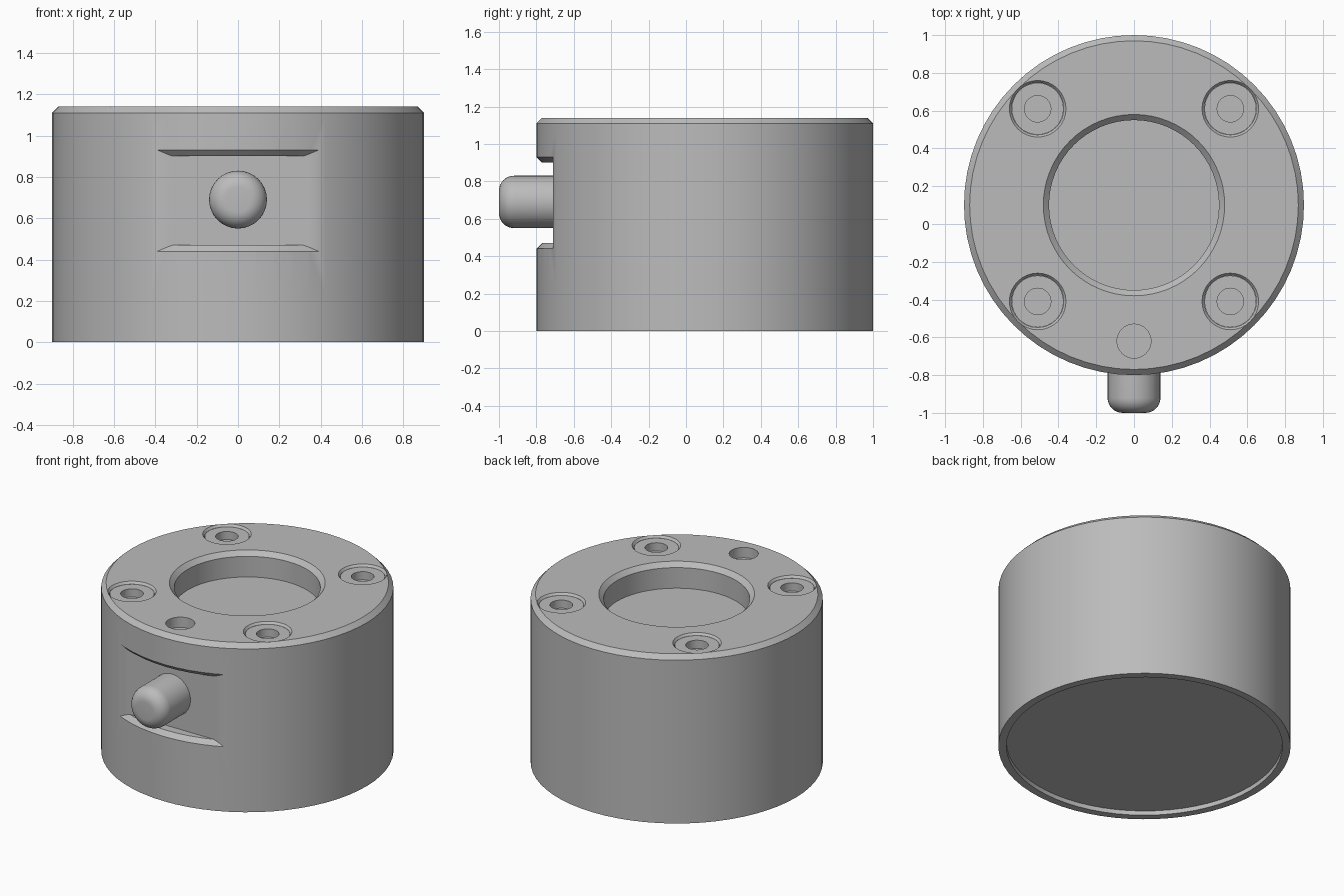
import bpy, bmesh, math
from mathutils import Matrix, Vector

if "Cube" in bpy.data.objects:
    bpy.data.objects.remove(bpy.data.objects["Cube"], do_unlink=True)

CY = 0.10          # axis of the housing
R, H = 0.90, 1.14  # housing radius and height
CH = 0.03          # chamfer
SPLIT = 0.22       # seam between base and body

steel = bpy.data.materials.new("satin grey steel")
steel.use_nodes = True
grey = (0.5, 0.5, 0.5, 1)
steel.diffuse_color = grey
steel.node_tree.nodes["Principled BSDF"].inputs["Base Color"].default_value = grey


def lathe(name, profile, at=(0, CY, 0), steps=64, turn=None, slice_y=None):
    """Closed solid of revolution from (radius, height) points."""
    bm = bmesh.new()
    verts = [bm.verts.new((r, 0, z)) for r, z in profile]
    edges = [bm.edges.new(pair) for pair in zip(verts, verts[1:])]
    bmesh.ops.spin(bm, geom=verts + edges, cent=(0, 0, 0), axis=(0, 0, 1),
                   angle=math.tau, steps=steps)
    bmesh.ops.remove_doubles(bm, verts=bm.verts[:], dist=1e-4)
    if turn:
        bm.transform(turn)
    bm.transform(Matrix.Translation(at))
    if slice_y is not None:  # keep only the part in front of a plane
        cut = bmesh.ops.bisect_plane(
            bm, geom=bm.verts[:] + bm.edges[:] + bm.faces[:], dist=1e-5,
            plane_co=(0, slice_y, 0), plane_no=(0, 1, 0), clear_outer=True)
        rim = [e for e in cut["geom_cut"] if isinstance(e, bmesh.types.BMEdge)]
        bmesh.ops.contextual_create(bm, geom=rim)
    bmesh.ops.recalc_face_normals(bm, faces=bm.faces[:])
    mesh = bpy.data.meshes.new(name)
    bm.to_mesh(mesh)
    bm.free()
    mesh.materials.append(steel)
    obj = bpy.data.objects.new(name, mesh)
    bpy.context.collection.objects.link(obj)
    return obj


def select(obj):
    bpy.ops.object.select_all(action="DESELECT")
    obj.select_set(True)
    bpy.context.view_layer.objects.active = obj


def carve(obj, cutter):
    mod = obj.modifiers.new("cut", "BOOLEAN")
    mod.operation = "DIFFERENCE"
    mod.solver = "EXACT"
    mod.object = cutter
    cutter.hide_render = True
    select(obj)
    bpy.ops.object.modifier_apply(modifier=mod.name)
    bpy.data.objects.remove(cutter, do_unlink=True)


# Housing body with a chamfered round recess in the top
floor = H - 0.17
body = lathe("housing_body", [
    (0, SPLIT), (R, SPLIT), (R, H - CH), (R - CH, H),
    (0.48, H), (0.45, H - CH), (0.45, floor), (0, floor)])

# Flat-backed window at the front with chamfered curved edges
low, high, flare = 0.47, 0.90, 0.06
carve(body, lathe("window_cutter", [
    (0, low), (R - CH, low), (R - CH + flare, low - flare),
    (R - CH + flare, high + flare), (R - CH, high), (0, high)],
    slice_y=-0.71))

# Small blind hole above the window
carve(body, lathe("pin_hole_cutter", [
    (0, H - 0.07), (0.09, H - 0.07), (0.09, H + 0.05), (0, H + 0.05)],
    at=(0, -0.62, 0), steps=32))

# Four counterbored screws around the recess
parts = [body]
for side, x in (("left", 0.51), ("right", -0.51)):
    for end, dy in (("back", 0.51), ("front", -0.51)):
        spot = (x, CY + dy, 0)
        carve(body, lathe("counterbore_cutter", [
            (0, H - 0.15), (0.138, H - 0.15), (0.138, H - 0.015),
            (0.15, H), (0.15, H + 0.05), (0, H + 0.05)], at=spot, steps=32))
        parts.append(lathe(f"screw_{end}_{side}", [
            (0, H - 0.15), (0.137, H - 0.15), (0.137, H - 0.015),
            (0.07, H - 0.015), (0.07, H - 0.07), (0, H - 0.07)],
            at=spot, steps=32))

# Base with a shallow recess underneath
parts.append(lathe("base_ring", [
    (0, CH), (0.85, CH), (0.85, 0), (R, 0), (R, SPLIT), (0, SPLIT)]))

# Round-nosed plunger sticking out of the window
pr, fillet, length = 0.14, 0.08, 0.35
nose = [(pr - fillet + fillet * math.cos(a), length - fillet + fillet * math.sin(a))
        for a in (math.pi / 2 * i / 8 for i in range(9))]
parts.append(lathe("plunger", [(0, 0), (pr, 0)] + nose + [(0, length)],
                   at=(0, length - 1, 0.69), steps=32,
                   turn=Matrix.Rotation(math.pi / 2, 4, "X")))

for obj in parts:
    select(obj)
    bpy.ops.object.shade_smooth_by_angle(angle=math.radians(30))
